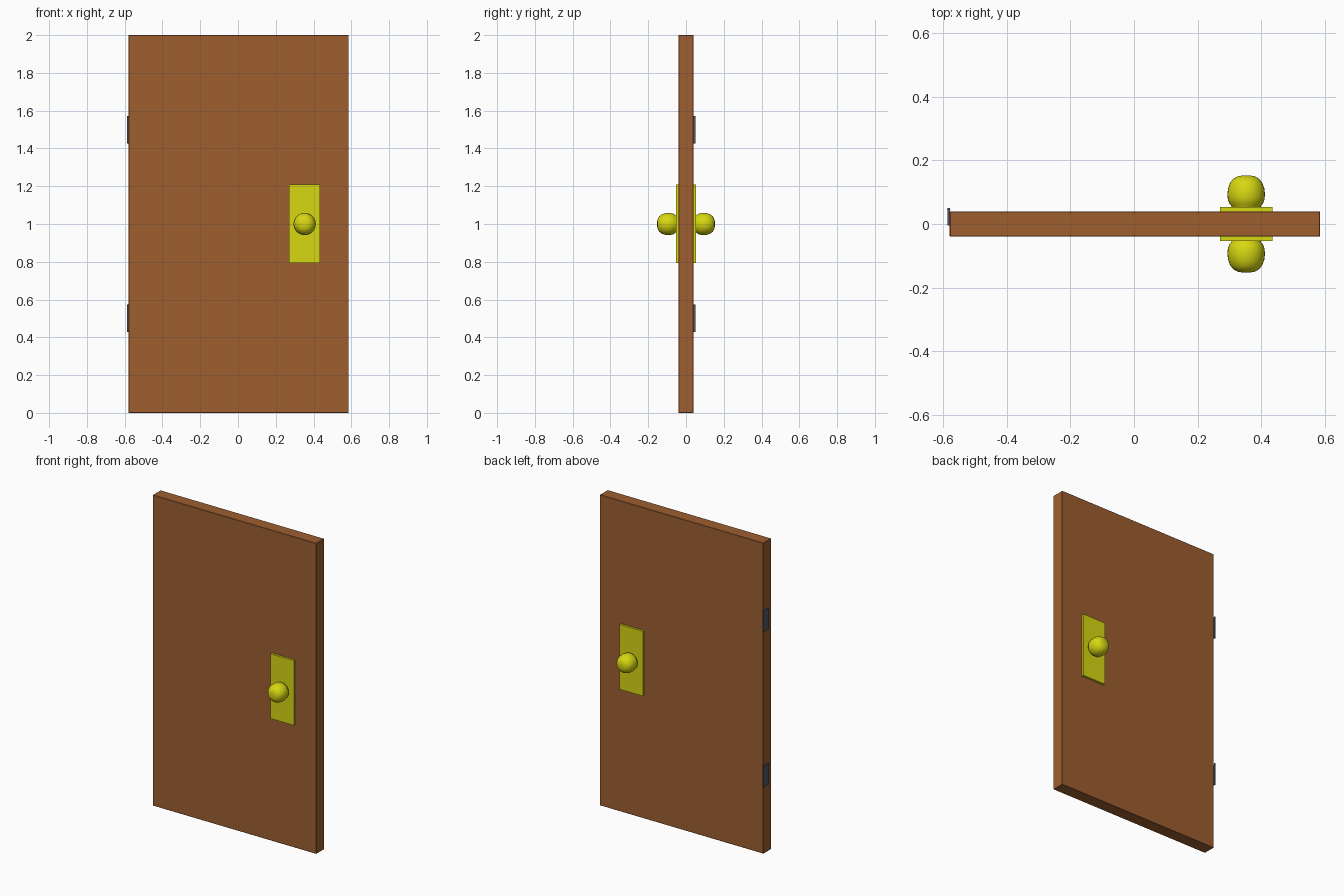
import bpy, bmesh, math
from mathutils import Matrix

if "Cube" in bpy.data.objects:
    bpy.data.objects.remove(bpy.data.objects["Cube"])


def material(name, rgb):
    m = bpy.data.materials.new(name)
    m.diffuse_color = (*rgb, 1)
    m.use_nodes = True
    m.node_tree.nodes["Principled BSDF"].inputs["Base Color"].default_value = m.diffuse_color
    return m


BROWN = material("brown wood", (0.34, 0.112, 0.03))
YELLOW = material("yellow brass", (0.68, 0.68, 0.006))
STEEL = material("grey steel", (0.09, 0.095, 0.127))


def finish(name, bm, mat, smooth=False):
    bmesh.ops.recalc_face_normals(bm, faces=bm.faces)
    mesh = bpy.data.meshes.new(name)
    bm.to_mesh(mesh)
    bm.free()
    mesh.materials.append(mat)
    for p in mesh.polygons:
        p.use_smooth = smooth
    ob = bpy.data.objects.new(name, mesh)
    bpy.context.collection.objects.link(ob)
    return ob


def box(name, lo, hi, mat, bevel=0):
    bm = bmesh.new()
    bmesh.ops.create_cube(bm, size=1)
    for v in bm.verts:
        v.co = [l + (c + 0.5) * (h - l) for c, l, h in zip(v.co, lo, hi)]
    if bevel:
        bmesh.ops.bevel(bm, geom=bm.edges[:], offset=bevel, segments=1, affect='EDGES')
    return finish(name, bm, mat)


def knob(name, x, z, side):
    # Rounded profile (radius, distance from door centre) spun about the y axis
    profile = [(0.044, 0.05), (0.047, 0.057), (0.054, 0.066), (0.058, 0.08), (0.059, 0.095),
               (0.057, 0.112), (0.051, 0.129), (0.041, 0.142), (0.027, 0.15), (0.013, 0.1525),
               (0, 0.153)]
    bm = bmesh.new()
    verts = [bm.verts.new((x + r, side * d, z)) for r, d in profile]
    edges = [bm.edges.new(pair) for pair in zip(verts, verts[1:])]
    bmesh.ops.spin(bm, geom=verts + edges, cent=(x, 0, z), axis=(0, 1, 0),
                   angle=math.tau, steps=32)
    bmesh.ops.remove_doubles(bm, verts=bm.verts, dist=0.0002)
    bmesh.ops.holes_fill(bm, edges=[e for e in bm.edges if e.is_boundary], sides=0)
    ob = finish(name, bm, YELLOW, True)
    ob.data.set_sharp_from_angle(angle=math.radians(50))


# Door slab
box("door_panel", (-0.58, -0.04, 0), (0.586, 0.04, 2), BROWN, 0.002)

# Back plate and knob on each face
for label, s in (("front", -1), ("back", 1)):
    y0, y1 = sorted((s * 0.038, s * 0.054))
    box(label + "_knob_plate", (0.27, y0, 0.793), (0.435, y1, 1.21), YELLOW)
    knob(label + "_knob", 0.353, 1.0, s)

# Hinges: a leaf on the left edge and a barrel at the back corner
for label, z in (("lower", 0.5), ("upper", 1.5)):
    box(label + "_hinge_leaf", (-0.587, -0.005, z - 0.068), (-0.579, 0.044, z + 0.068), STEEL)
    bm = bmesh.new()
    bmesh.ops.create_cone(bm, cap_ends=True, segments=16, radius1=0.005, radius2=0.005,
                          depth=0.145, matrix=Matrix.Translation((-0.583, 0.046, z)))
    ob = finish(label + "_hinge_barrel", bm, STEEL, True)
    ob.data.set_sharp_from_angle(angle=math.radians(50))
